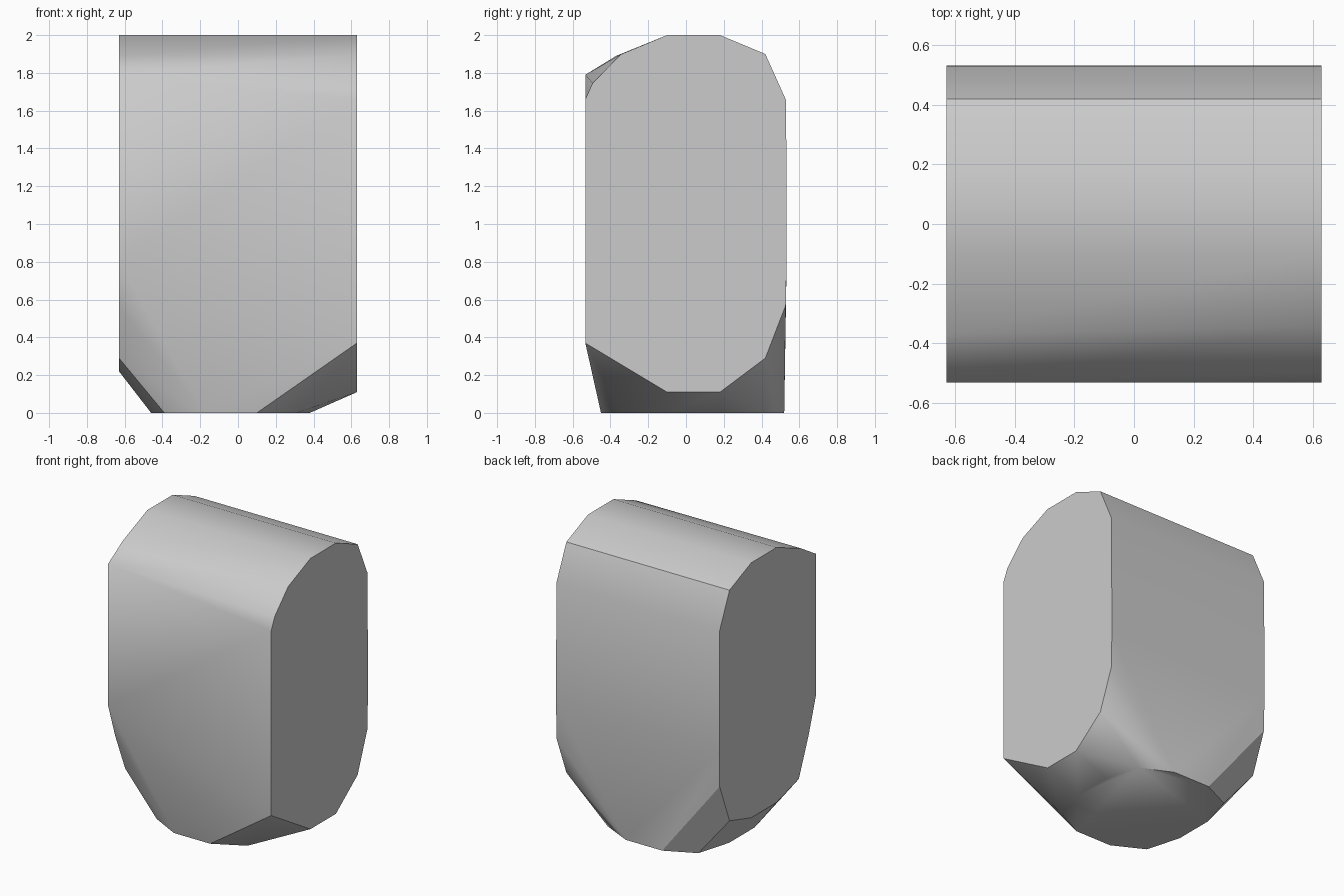
import bpy, bmesh, math

cube = bpy.data.objects.get("Cube")
if cube:
    bpy.data.objects.remove(cube, do_unlink=True)

HALF_X = 0.63

# Shared back and crown of both end profiles (y, z)
back = [(0.533, 0.81), (0.528, 0.57), (0.42, 0.29), (0.53, 1.655),
        (0.42, 1.9), (0.18, 2.0), (-0.1, 2.0)]

# Left end: steep front shoulder and a low chin
left_end = back + [(-0.345, 1.898), (-0.495, 1.745), (-0.533, 1.66),
                   (-0.533, 0.37), (-0.1, 0.11), (0.18, 0.11)]

# Right end: shallower shoulder and a rounded lower front
right_end = back + [(-0.37, 1.89), (-0.533, 1.79), (-0.533, 0.8),
                    (-0.455, 0.56), (-0.345, 0.29), (-0.1, 0.22), (0.18, 0.22)]

# Rounded foot outline on the ground (x, y)
foot = [(0.1, -0.45), (-0.18, -0.45), (-0.39, -0.34), (-0.46, -0.1),
        (-0.46, 0.18), (-0.39, 0.42), (-0.18, 0.52), (0.1, 0.52),
        (0.31, 0.42), (0.38, 0.18), (0.38, -0.1), (0.31, -0.34)]

points = [(HALF_X, y, z) for y, z in left_end]
points += [(-HALF_X, y, z) for y, z in right_end]
points += [(x, y, 0) for x, y in foot]

# Wrap the profiles in one convex solid
bm = bmesh.new()
for p in points:
    bm.verts.new(p)
hull = bmesh.ops.convex_hull(bm, input=bm.verts)
spare = {g for g in hull["geom_interior"] + hull["geom_unused"]
         if isinstance(g, bmesh.types.BMVert)}
bmesh.ops.delete(bm, geom=list(spare), context='VERTS')
bmesh.ops.dissolve_limit(bm, angle_limit=math.radians(0.5),
                         verts=bm.verts, edges=bm.edges)
bmesh.ops.recalc_face_normals(bm, faces=bm.faces)
mesh = bpy.data.meshes.new("stone_block")
bm.to_mesh(mesh)
bm.free()

block = bpy.data.objects.new("stone_block", mesh)
bpy.context.collection.objects.link(block)

# Plain grey
grey = bpy.data.materials.new("light_grey")
grey.use_nodes = True
colour = (0.6, 0.6, 0.6, 1)
grey.diffuse_color = colour
grey.node_tree.nodes["Principled BSDF"].inputs["Base Color"].default_value = colour
mesh.materials.append(grey)

# Soft shading with crisp creases
bpy.context.view_layer.objects.active = block
block.select_set(True)
bpy.ops.object.shade_smooth_by_angle(angle=math.radians(30))
